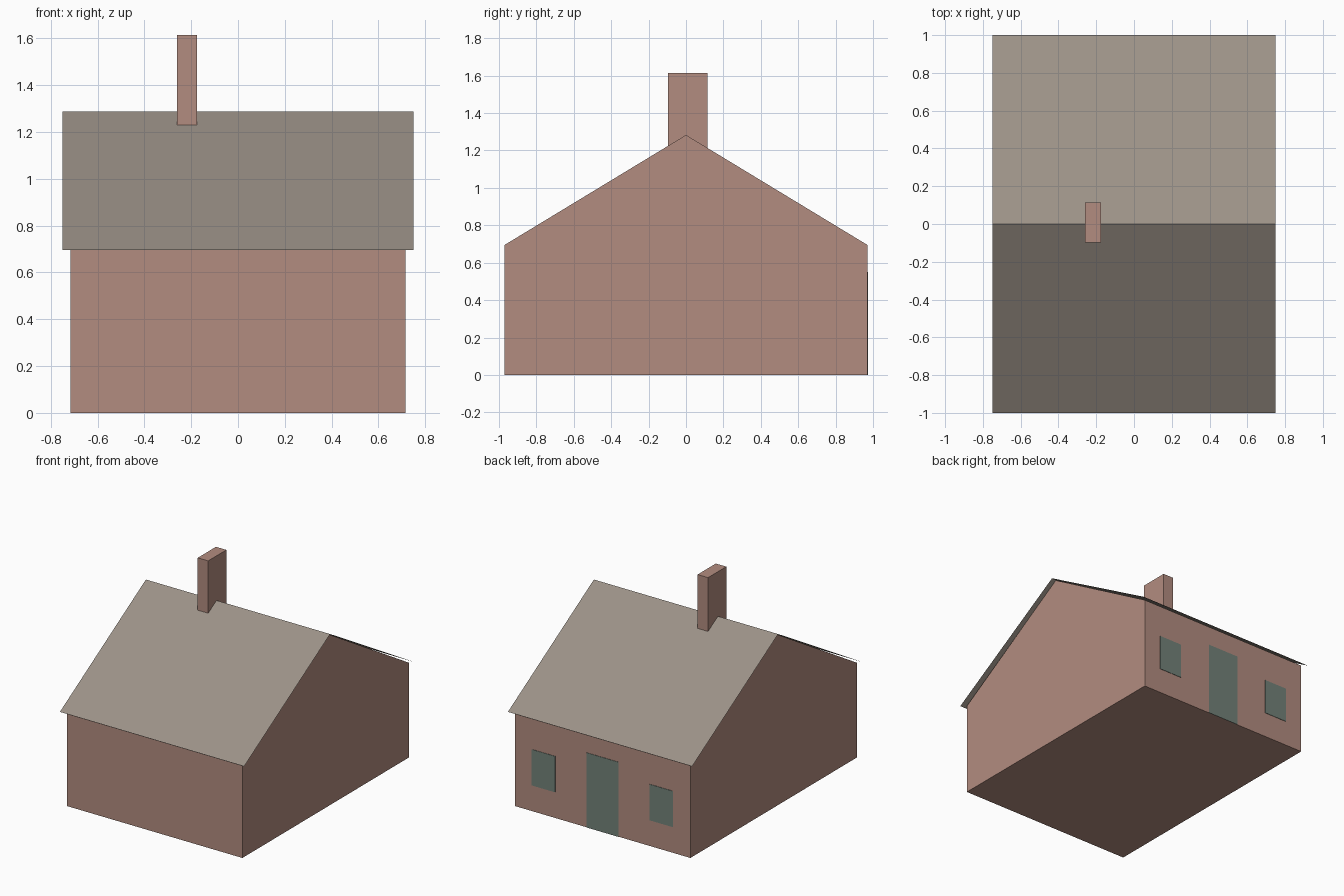
import bpy
import bmesh

cube = bpy.data.objects.get("Cube")
if cube:
    bpy.data.objects.remove(cube, do_unlink=True)


def material(name, srgb):
    linear = [((c + 0.055) / 1.055) ** 2.4 for c in srgb]
    mat = bpy.data.materials.new(name)
    mat.use_nodes = True
    mat.diffuse_color = (*linear, 1)
    mat.node_tree.nodes["Principled BSDF"].inputs["Base Color"].default_value = (*linear, 1)
    return mat


brick = material("dusty brick", (0.70, 0.55, 0.50))
slate = material("warm grey roof", (0.61, 0.57, 0.53))
green = material("grey green", (0.45, 0.51, 0.475))


def extrude_profile(name, profile, half_width, mat, closed=True):
    """Sweep a (y, z) profile along x; closed profiles become solids."""
    bm = bmesh.new()
    left, right = ([bm.verts.new((x, y, z)) for y, z in profile]
                   for x in (-half_width, half_width))
    count = len(profile)
    for i in range(count if closed else count - 1):
        j = (i + 1) % count
        bm.faces.new((left[i], left[j], right[j], right[i]))
    if closed:
        bm.faces.new(left)
        bm.faces.new(right)
        bmesh.ops.recalc_face_normals(bm, faces=bm.faces)
    return finish(name, bm, mat)


def box(name, low, high, mat):
    bm = bmesh.new()
    bmesh.ops.create_cube(bm, size=1)
    for v in bm.verts:
        v.co = [a if c < 0 else b for c, a, b in zip(v.co, low, high)]
    return finish(name, bm, mat)


def finish(name, bm, mat):
    mesh = bpy.data.meshes.new(name)
    bm.to_mesh(mesh)
    bm.free()
    mesh.materials.append(mat)
    obj = bpy.data.objects.new(name, mesh)
    bpy.context.collection.objects.link(obj)
    return obj


# Gabled house body
EAVE, RIDGE, BACK = 0.695, 1.283, 0.97
extrude_profile("walls", [(-BACK, 0), (BACK, 0), (BACK, EAVE), (0, RIDGE), (-BACK, EAVE)],
                0.715, brick)

# Thin roof sheet overhanging the walls on every side
extrude_profile("roof", [(-1, EAVE), (0, RIDGE + 0.004), (1, EAVE)], 0.75, slate, closed=False)

# Chimney straddling the ridge
box("chimney", (-0.26, -0.097, 1.15), (-0.175, 0.115, 1.615), brick)

# Door and windows on the back wall
PLATE = 0.003
box("door", (-0.13, BACK - PLATE, 0), (0.13, BACK + PLATE, 0.55), green)
for side, x in (("right", -0.48), ("left", 0.48)):
    box(side + "_window", (x - 0.095, BACK - PLATE, 0.19), (x + 0.095, BACK + PLATE, 0.455), green)
